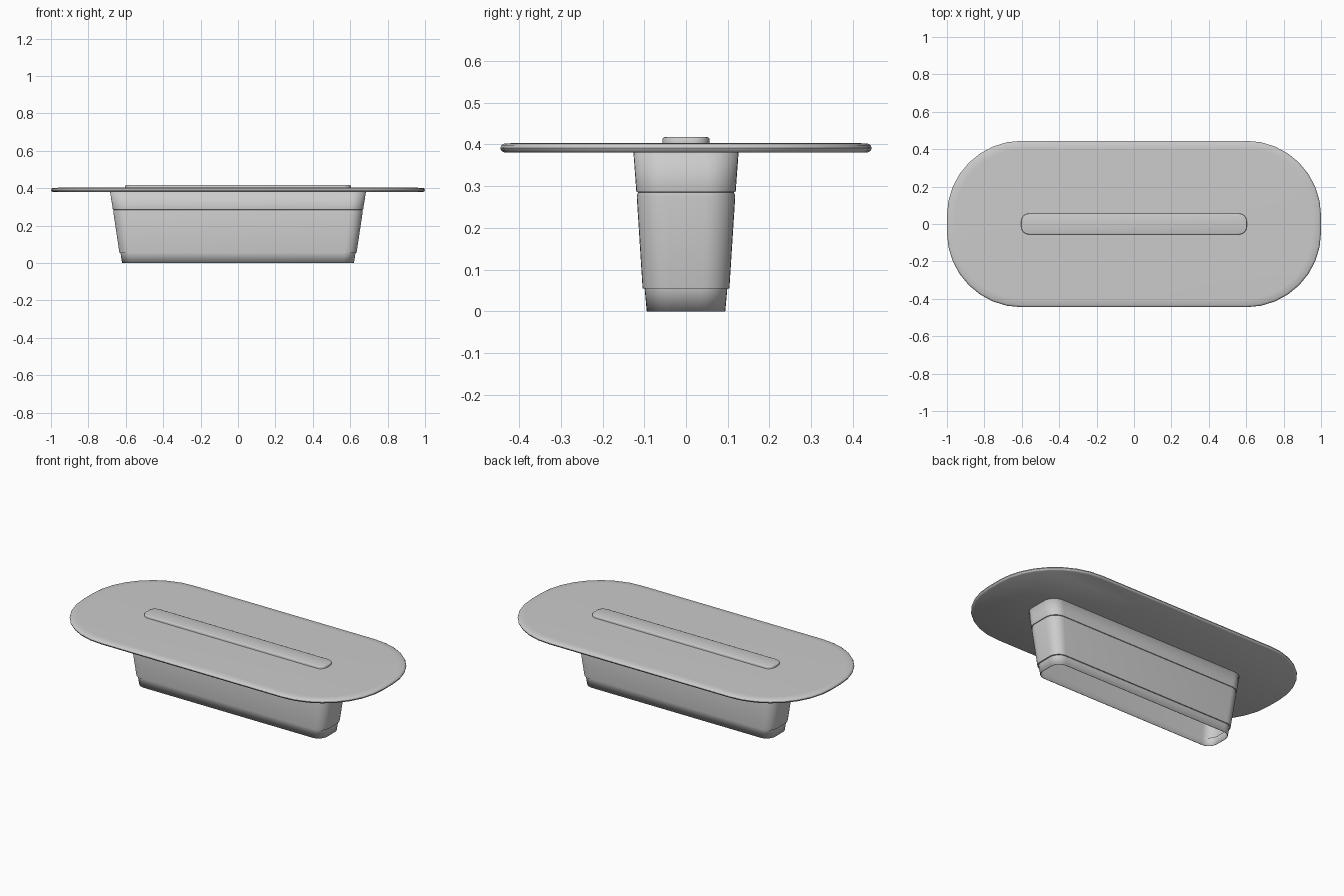
import bpy, bmesh, math

cube = bpy.data.objects.get("Cube")
if cube:
    bpy.data.objects.remove(cube, do_unlink=True)

grey = bpy.data.materials.new("light grey plastic")
grey.use_nodes = True
grey.diffuse_color = (0.6, 0.6, 0.6, 1)
grey.node_tree.nodes["Principled BSDF"].inputs["Base Color"].default_value = (0.6, 0.6, 0.6, 1)


def outline(hx, hy, radius, segments):
    """Rounded rectangle with half sizes hx and hy."""
    points = []
    for k, (sx, sy) in enumerate([(1, 1), (-1, 1), (-1, -1), (1, -1)]):
        for i in range(segments + 1):
            a = (k + i / segments) * math.pi / 2
            points.append((sx * (hx - radius) + radius * math.cos(a),
                           sy * (hy - radius) + radius * math.sin(a)))
    return points


def loft(name, rings, segments, cap_bottom, cap_top, angle=30):
    """Skin rounded rectangles (z, hx, hy, radius) from bottom to top."""
    bm = bmesh.new()
    loops = [[bm.verts.new((x, y, z)) for x, y in outline(hx, hy, r, segments)]
             for z, hx, hy, r in rings]
    n = len(loops[0])
    for low, high in zip(loops, loops[1:]):
        for i in range(n):
            j = (i + 1) % n
            bm.faces.new((low[i], low[j], high[j], high[i]))
    if cap_bottom:
        bm.faces.new(loops[0][::-1])
    if cap_top:
        bm.faces.new(loops[-1])
    mesh = bpy.data.meshes.new(name)
    bm.to_mesh(mesh)
    bm.free()
    mesh.materials.append(grey)
    obj = bpy.data.objects.new(name, mesh)
    bpy.context.collection.objects.link(obj)
    bpy.ops.object.select_all(action="DESELECT")
    obj.select_set(True)
    bpy.context.view_layer.objects.active = obj
    bpy.ops.object.shade_smooth_by_angle(angle=math.radians(angle))
    return obj


# Wide lid plate with a rounded rim: (z, inset from the outer edge)
rim = [(0.380, 0.010), (0.384, 0.003), (0.391, 0.0), (0.398, 0.003),
       (0.402, 0.010), (0.403, 0.045)]
loft("lid_plate", [(z, 1 - d, 0.445 - d, 0.4 - d) for z, d in rim], 8, True, True, 40)

# Raised grip bar on top
bar = [(0.400, 0.0), (0.413, 0.0), (0.416, 0.002), (0.417, 0.005)]
loft("grip_bar", [(z, 0.603 - d, 0.056 - d, 0.042 - d) for z, d in bar], 8, False, True, 40)

# Tapered hollow plug, open underneath, with a foot step and a seal ledge
plug = loft("plug_wall", [
    (0.000, 0.620, 0.094, 0.060),
    (0.054, 0.628, 0.099, 0.062),
    (0.055, 0.634, 0.104, 0.064),
    (0.275, 0.667, 0.118, 0.072),
    (0.285, 0.665, 0.115, 0.070),
    (0.286, 0.669, 0.119, 0.072),
    (0.381, 0.684, 0.126, 0.076)], 8, False, False)
shell = plug.modifiers.new("wall thickness", "SOLIDIFY")
shell.thickness = 0.003
shell.offset = -1
